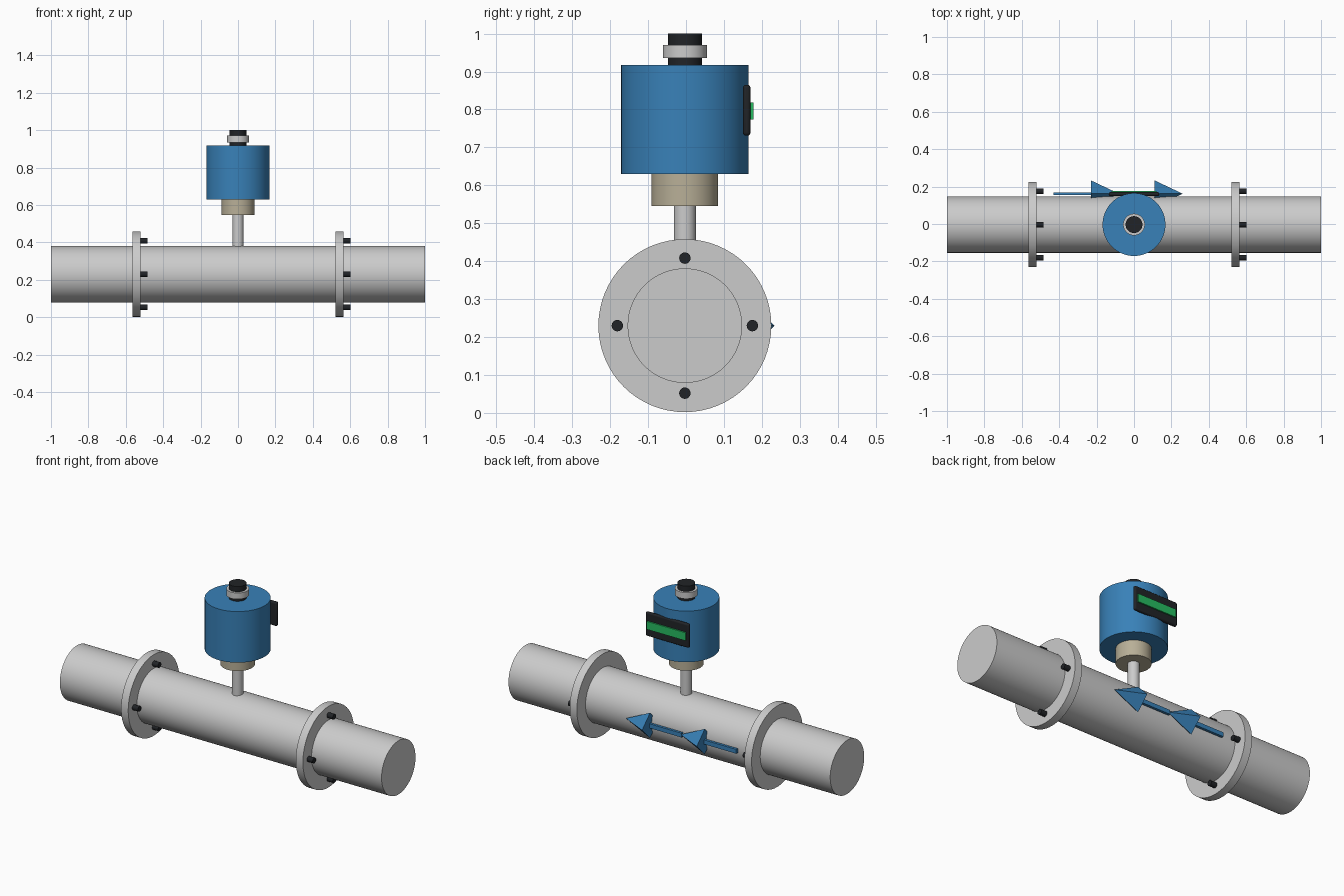
import bpy
from math import pi, cos, sin, radians

if "Cube" in bpy.data.objects:
    bpy.data.objects.remove(bpy.data.objects["Cube"])

AXIS_Y, PIPE_Z = -0.003, 0.23


def material(name, rgb):
    m = bpy.data.materials.new(name)
    m.diffuse_color = (*rgb, 1)
    m.use_nodes = True
    m.node_tree.nodes["Principled BSDF"].inputs["Base Color"].default_value = m.diffuse_color
    return m


BLUE = material("blue_paint", (0.04, 0.22, 0.48))
BLACK = material("black_plastic", (0.015, 0.017, 0.02))
BEIGE = material("beige_ring", (0.48, 0.43, 0.31))
GREEN = material("green_readout", (0.02, 0.5, 0.12))


def finish(ob, name, mat, smooth=True):
    ob.name = name
    if mat:
        ob.data.materials.append(mat)
    if smooth:
        bpy.ops.object.shade_smooth_by_angle(angle=radians(30))
    return ob


def upright(name, r, z0, z1, mat=None, sides=64):
    bpy.ops.mesh.primitive_cylinder_add(vertices=sides, radius=r, depth=z1 - z0,
                                        location=(0, AXIS_Y, (z0 + z1) / 2))
    return finish(bpy.context.object, name, mat)


def along_x(name, r, x0, x1, y=AXIS_Y, z=PIPE_Z, mat=None, sides=64):
    bpy.ops.mesh.primitive_cylinder_add(vertices=sides, radius=r, depth=x1 - x0,
                                        location=((x0 + x1) / 2, y, z),
                                        rotation=(0, pi / 2, 0))
    return finish(bpy.context.object, name, mat)


def box(name, center, size, mat, bevel=0):
    bpy.ops.mesh.primitive_cube_add(size=1, location=center)
    ob = bpy.context.object
    ob.scale = size
    bpy.ops.object.transform_apply(location=False, rotation=False, scale=True)
    if bevel:
        mod = ob.modifiers.new("rounding", 'BEVEL')
        mod.width, mod.segments = bevel, 3
    return finish(ob, name, mat, smooth=bool(bevel))


# Main pipe
along_x("pipe", 0.151, -1, 1)

# Flanges, each with four bolts standing out on the downstream side
for side, x in (("left", -0.543), ("right", 0.543)):
    along_x(f"{side}_flange", 0.228, x - 0.022, x + 0.022)
    for i in range(4):
        a = i * pi / 2
        along_x(f"{side}_bolt_{i + 1}", 0.015, x - 0.018, x + 0.058,
                AXIS_Y + 0.178 * cos(a), PIPE_Z + 0.178 * sin(a), BLACK, 24)

# Sensor head stacked on the pipe
upright("stem", 0.029, 0.30, 0.55, sides=32)
upright("collar", 0.088, 0.545, 0.632, BEIGE)
upright("housing", 0.168, 0.63, 0.917, BLUE)
upright("cable_gland", 0.045, 0.91, 1.0, BLACK, 32)
upright("gland_nut", 0.058, 0.935, 0.97)

# Display on the back with a plain readout strip
box("display_panel", (0, 0.16, 0.798), (0.27, 0.02, 0.134), BLACK, 0.008)
box("readout_strip", (0, 0.173, 0.796), (0.24, 0.009, 0.045), GREEN)

# Two flow arrows on the back of the pipe, pointing to +x
for i, x in enumerate((-0.23, 0.11)):
    box(f"arrow_shaft_{i + 1}", (x - 0.10, 0.161, PIPE_Z), (0.20, 0.014, 0.024), BLUE)
    bpy.ops.mesh.primitive_cone_add(vertices=4, radius1=0.071, radius2=0, depth=0.15,
                                    location=(x + 0.075, 0.162, PIPE_Z),
                                    rotation=(0, pi / 2, 0))
    finish(bpy.context.object, f"arrow_head_{i + 1}", BLUE, smooth=False)
